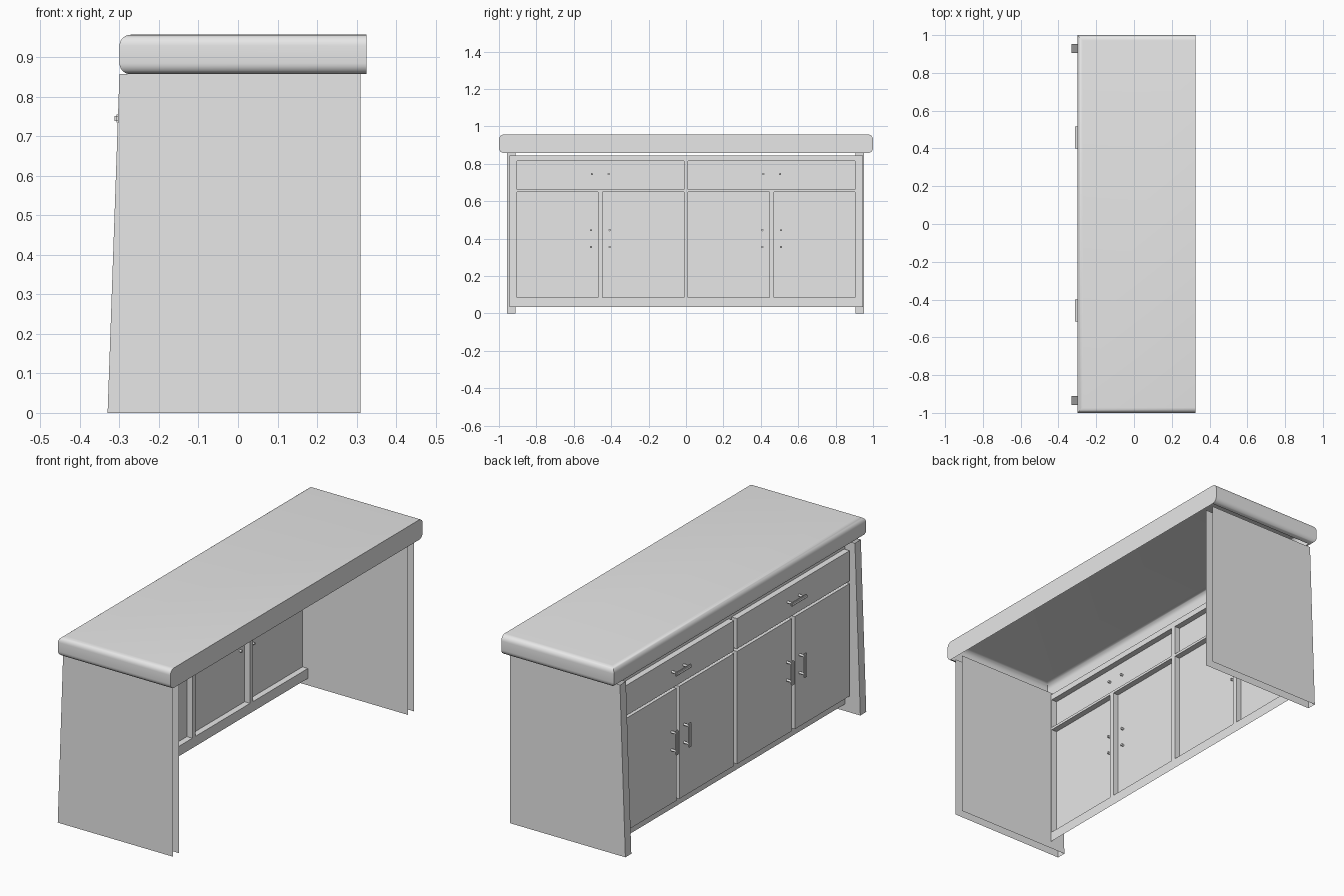
import bpy, bmesh, math
from mathutils import Matrix, Vector

cube = bpy.data.objects.get("Cube")
if cube:
    bpy.data.objects.remove(cube)

grey = bpy.data.materials.new("light_grey")
grey.use_nodes = True
colour = (0.8, 0.8, 0.8, 1)
grey.diffuse_color = colour
grey.node_tree.nodes["Principled BSDF"].inputs["Base Color"].default_value = colour


def finish(bm, name, smooth=False):
    mesh = bpy.data.meshes.new(name)
    bm.to_mesh(mesh)
    bm.free()
    mesh.materials.append(grey)
    obj = bpy.data.objects.new(name, mesh)
    bpy.context.collection.objects.link(obj)
    if smooth:
        bpy.ops.object.select_all(action='DESELECT')
        obj.select_set(True)
        bpy.context.view_layer.objects.active = obj
        bpy.ops.object.shade_smooth_by_angle(angle=math.radians(40))
    return obj


AXES = {"+x": (1, 0, 0), "-x": (-1, 0, 0), "+y": (0, 1, 0),
        "-y": (0, -1, 0), "+z": (0, 0, 1), "-z": (0, 0, -1)}


def shell(name, xs, ys, zs, sides, lean=0):
    """Box keeping only the listed sides; lean pushes the foot of the front out."""
    bm = bmesh.new()
    bmesh.ops.create_cube(bm, size=1)
    bm.normal_update()
    keep = [Vector(AXES[s]) for s in sides]
    drop = [f for f in bm.faces if not any(f.normal.dot(k) > 0.9 for k in keep)]
    bmesh.ops.delete(bm, geom=drop, context='FACES')
    for v in bm.verts:
        i, j, k = (int(c > 0) for c in v.co)
        v.co = (xs[i] - (lean if i == 0 and k == 0 else 0), ys[j], zs[k])
    return finish(bm, name)


# Worktop: rounded on the front and both ends, square at the back, hollow below
def worktop(low=0.857, high=0.957, radius=0.028, steps=6):
    bm = bmesh.new()
    profile = []
    for start, centre in ((-90, low + radius), (0, high - radius)):
        for i in range(steps + 1):
            a = math.radians(start + 90 * i / steps)
            profile.append((radius * (1 - math.cos(a)), centre + radius * math.sin(a)))
    loops = []
    for inset, z in profile:
        corners = ((-0.3 + inset, -1 + inset), (0.325, -1 + inset),
                   (0.325, 1 - inset), (-0.3 + inset, 1 - inset))
        loops.append([bm.verts.new((x, y, z)) for x, y in corners])
    for a, b in zip(loops, loops[1:]):
        for i in range(4):
            j = (i + 1) % 4
            bm.faces.new((a[i], a[j], b[j], b[i]))
    bm.faces.new(loops[-1])
    finish(bm, "worktop", smooth=True)


worktop()

# End panels: hollow uprights with a sloping front edge
for name, ys in (("left_end_panel", (0.905, 0.952)), ("right_end_panel", (-0.958, -0.911))):
    shell(name, (-0.3, 0.31), ys, (0, 0.857), ("+y", "-y", "-x"), lean=0.03)

# Frame behind the doors and drawers
FACE, BODY = -0.275, -0.245
SPLIT, GAP, EDGE = 0.458, 0.012, 0.904
DOOR_Z, DRAWER_Z = (0.085, 0.65), (0.663, 0.815)
for name, zs in (("bottom_rail", (0.035, DOOR_Z[0])),
                 ("middle_rail", (DOOR_Z[1], DRAWER_Z[0])),
                 ("top_rail", (DRAWER_Z[1], 0.845))):
    shell(name, (BODY, BODY), (-0.945, 0.945), zs, ("-x",))
for y in (-SPLIT, SPLIT):
    shell("door_stile", (BODY, BODY), (y - GAP, y + GAP), DOOR_Z, ("-x",))
for zs in (DOOR_Z, DRAWER_Z):
    shell("centre_stile", (BODY, BODY), (-GAP, GAP), zs, ("-x",))
    for s in (-1, 1):
        shell("end_stile", (BODY, BODY), sorted((s * EDGE, s * 0.945)), zs, ("-x",))


# Handles: flat bar with softened edges on two round posts
def handle(name, y, z, upright):
    bm = bmesh.new()
    bmesh.ops.create_cube(bm, size=1, matrix=Matrix.Diagonal((0.012, 0.124, 0.02, 1)))
    bmesh.ops.bevel(bm, geom=bm.edges[:], offset=0.004, segments=2, affect='EDGES')
    for offset in (-0.045, 0.045):
        place = Matrix.Translation((0.022, offset, 0)) @ Matrix.Rotation(math.pi / 2, 4, 'Y')
        bmesh.ops.create_cone(bm, cap_ends=True, segments=10, radius1=0.006,
                              radius2=0.006, depth=0.044, matrix=place)
    turn = Matrix.Rotation(math.pi / 2 if upright else 0, 4, 'X')
    bm.transform(Matrix.Translation((-0.306, y, z)) @ turn)
    finish(bm, name, smooth=True)


# Drawer and door fronts, open at the back, with their handles
FRONT = ("-x", "+y", "-y", "+z", "-z")
for side, s in (("left", 1), ("right", -1)):
    shell(side + "_drawer", (FACE, BODY), sorted((s * GAP, s * EDGE)), DRAWER_Z, FRONT)
    handle(side + "_drawer_handle", s * SPLIT, 0.745, False)
    for part, near, far, grip in (("inner", GAP, SPLIT - GAP, -0.05),
                                  ("outer", SPLIT + GAP, EDGE, 0.05)):
        shell(f"{side}_{part}_door", (FACE, BODY), sorted((s * near, s * far)), DOOR_Z, FRONT)
        handle(f"{side}_{part}_door_handle", s * (SPLIT + grip), 0.4, True)
